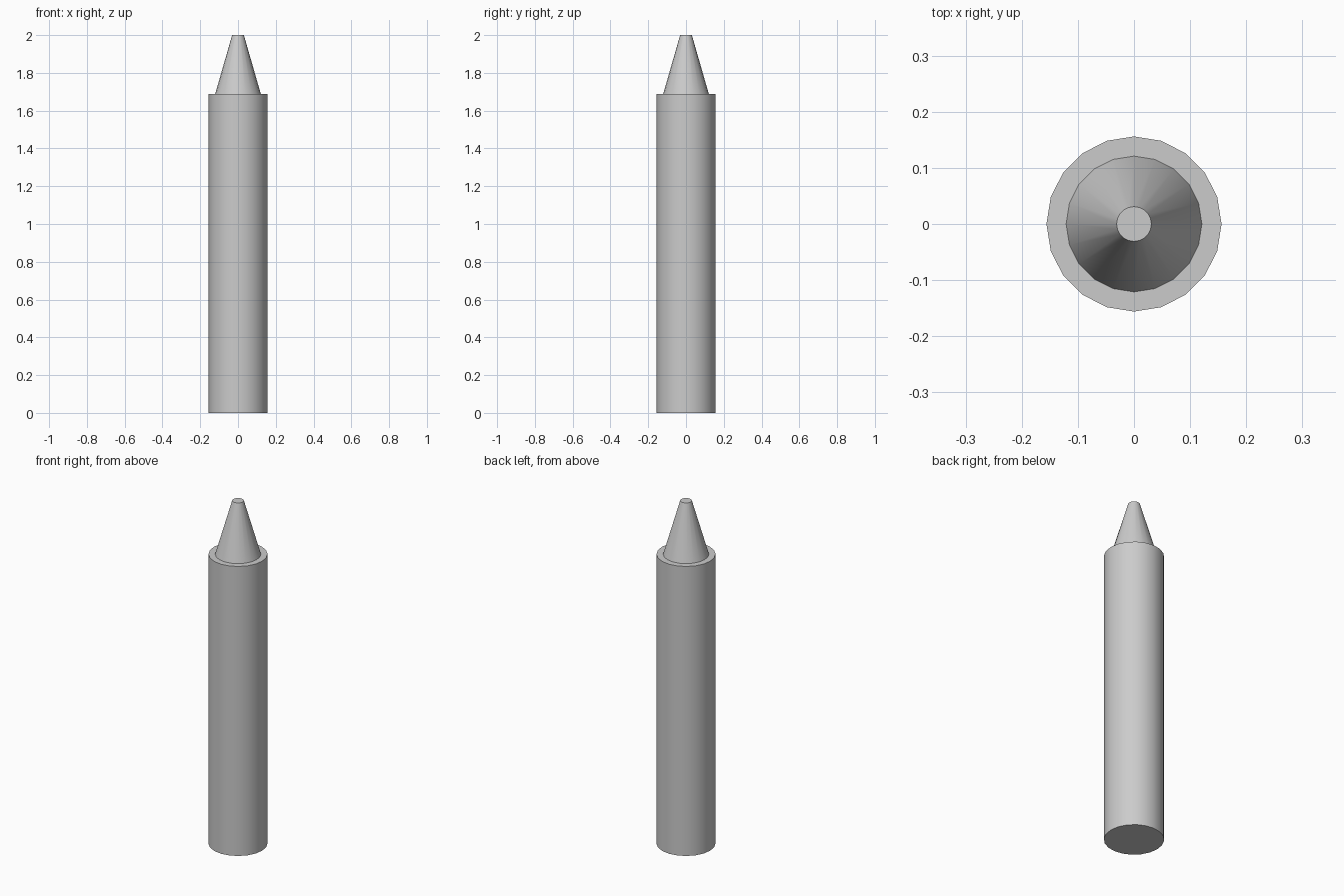
import bpy, bmesh, math

if "Cube" in bpy.data.objects:
    bpy.data.objects.remove(bpy.data.objects["Cube"])

SIDES = 20


def lathe(name, profile):
    """Spin a (radius, z) profile about z and cap both ends."""
    bm = bmesh.new()
    rings = []
    for r, z in profile:
        rings.append([bm.verts.new((r * math.cos(2 * math.pi * i / SIDES),
                                    r * math.sin(2 * math.pi * i / SIDES), z))
                      for i in range(SIDES)])
    for low, high in zip(rings, rings[1:]):
        for i in range(SIDES):
            j = (i + 1) % SIDES
            bm.faces.new((low[i], low[j], high[j], high[i]))
    bm.faces.new(rings[0][::-1])
    bm.faces.new(rings[-1])
    mesh = bpy.data.meshes.new(name)
    bm.to_mesh(mesh)
    bm.free()
    obj = bpy.data.objects.new(name, mesh)
    bpy.context.collection.objects.link(obj)
    bpy.ops.object.select_all(action='DESELECT')
    obj.select_set(True)
    bpy.context.view_layer.objects.active = obj
    bpy.ops.object.shade_smooth_by_angle(angle=math.radians(30))
    return obj


# Straight barrel, flat shoulder and blunt tapered tip in one outline
lathe("crayon", [(0.156, 0), (0.156, 1.688), (0.121, 1.688), (0.031, 2.0)])
